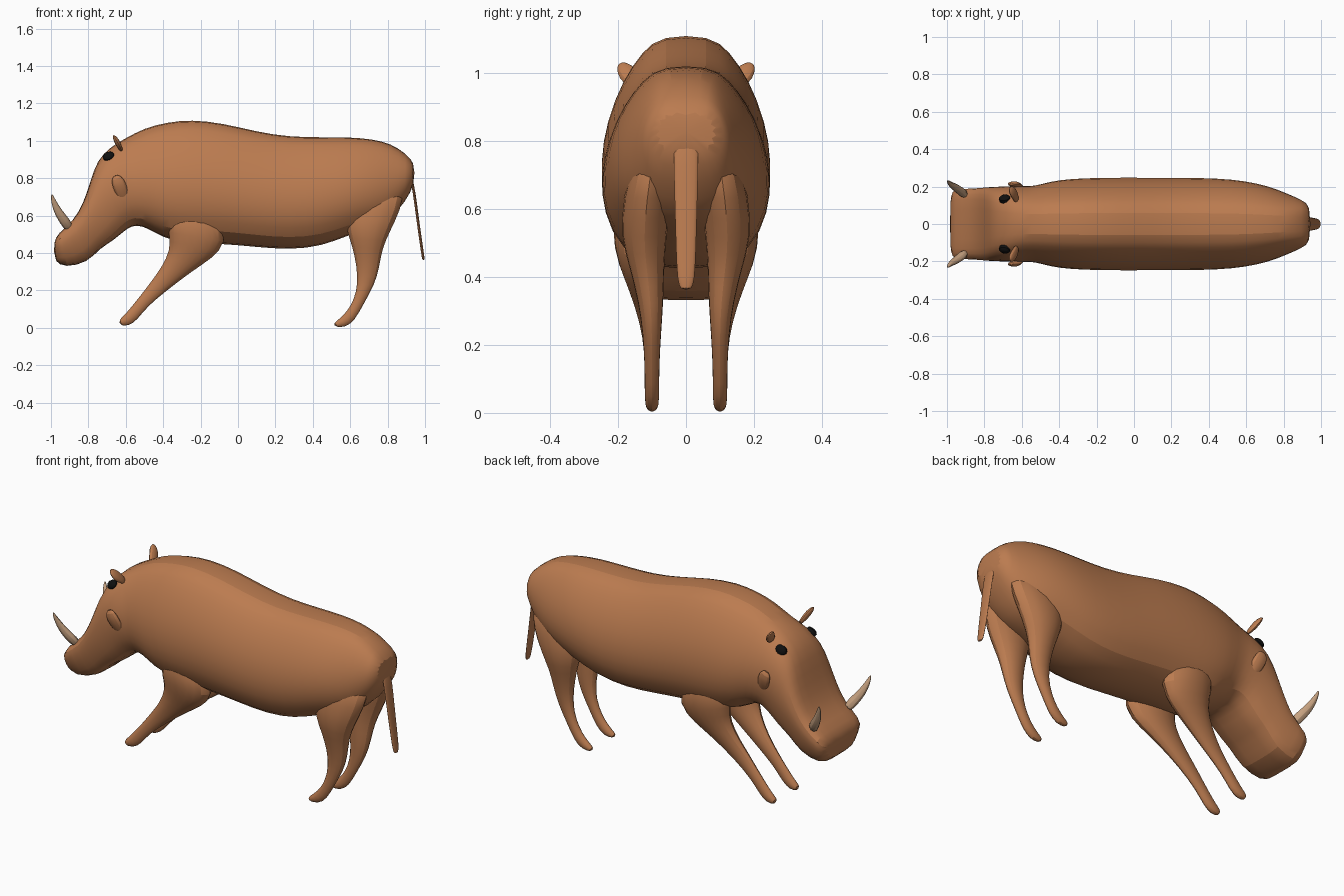
import bpy, bmesh, math
from mathutils import Vector

cube = bpy.data.objects.get("Cube")
if cube:
    bpy.data.objects.remove(cube)


def material(name, rgb):
    m = bpy.data.materials.new(name)
    m.use_nodes = True
    m.diffuse_color = (*rgb, 1)
    m.node_tree.nodes["Principled BSDF"].inputs["Base Color"].default_value = (*rgb, 1)
    return m


hide = material("brown hide", (0.50, 0.20, 0.08))
ivory = material("tusk ivory", (0.60, 0.38, 0.23))
black = material("eye black", (0.005, 0.005, 0.005))
parts = []


def loft(name, rings, mat, mirror=False, levels=1):
    """Skin a list of equal-length rings, cap both ends, optionally mirror in y."""
    bm = bmesh.new()
    rows = [[bm.verts.new(p) for p in ring] for ring in rings]
    n = len(rows[0])
    for a, b in zip(rows, rows[1:]):
        for i in range(n):
            j = (i + 1) % n
            bm.faces.new((a[i], a[j], b[j], b[i]))
    bm.faces.new(rows[0])
    bm.faces.new(rows[-1])
    bmesh.ops.recalc_face_normals(bm, faces=bm.faces)
    mesh = bpy.data.meshes.new(name)
    bm.to_mesh(mesh)
    bm.free()
    mesh.materials.append(mat)
    ob = bpy.data.objects.new(name, mesh)
    bpy.context.collection.objects.link(ob)
    if mirror:
        mod = ob.modifiers.new("Mirror", 'MIRROR')
        mod.use_axis = (False, True, False)
    if levels:
        ob.modifiers.new("Smooth", 'SUBSURF').levels = levels
        ob.modifiers["Smooth"].render_levels = levels
    parts.append(ob)


def ellipse(centre, u, v, n=10):
    c, u, v = Vector(centre), Vector(u), Vector(v)
    return [c + u * math.cos(k * math.tau / n) + v * math.sin(k * math.tau / n)
            for k in range(n)]


def limb(name, sections):
    """Sections: front edge x, z; back edge x, z; half width; y of the centre."""
    rings = []
    for ax, az, bx, bz, w, y in sections:
        a, b = Vector((ax, y, az)), Vector((bx, y, bz))
        rings.append(ellipse((a + b) / 2, (b - a) * 0.53, (0, w * 1.08, 0)))
    loft(name, rings, hide, mirror=True)


def horn(name, points, flat_dir, flat, mat, n=8):
    """Tapered tube through (x, y, z, radius), thinned along flat_dir."""
    rings = []
    for i, p in enumerate(points):
        d = Vector(points[min(i + 1, len(points) - 1)][:3]) - Vector(points[max(i - 1, 0)][:3])
        u = d.cross(Vector(flat_dir)).normalized()
        v = d.cross(u).normalized()
        rings.append(ellipse(p[:3], u * p[3], v * p[3] * flat, n))
    loft(name, rings, mat, mirror=True)


# Body and head: half cross-sections (width, height), blended from trunk to muzzle
trunk = [(.30, 1), (.52, .93), (.76, .80), (.95, .62), (1.02, .45), (.99, .28), (.78, .09), (.32, 0)]
muzzle = [(.58, 1), (.88, .97), (1.02, .86), (1.02, .68), (.97, .48), (.86, .25), (.73, .06), (.42, 0)]

# top x, z; bottom x, z; half width; muzzle share
spine = [
    (-.985, .455, -.985, .355, .165, 1),
    (-.965, .505, -.925, .320, .185, 1),
    (-.88, .57, -.80, .350, .185, 1),
    (-.825, .67, -.74, .425, .195, .9),
    (-.79, .78, -.665, .465, .20, .75),
    (-.755, .895, -.59, .535, .205, .5),
    (-.68, .97, -.54, .55, .205, .3),
    (-.60, 1.015, -.48, .53, .20, .1),
    (-.50, 1.07, -.40, .48, .228, 0),
    (-.38, 1.10, -.30, .455, .24, 0),
    (-.25, 1.115, -.20, .45, .245, 0),
    (-.08, 1.095, -.06, .445, .247, 0),
    (.10, 1.05, .10, .43, .246, 0),
    (.27, 1.022, .28, .415, .246, 0),
    (.45, 1.02, .45, .435, .243, 0),
    (.60, 1.02, .58, .49, .23, 0),
    (.72, 1.01, .71, .53, .203, 0),
    (.82, .985, .81, .57, .165, .1),
    (.90, .93, .90, .68, .128, .3),
    (.945, .88, .945, .77, .10, .5),
]
rings = []
for tx, tz, bx, bz, w, f in spine:
    top, bottom = Vector((tx, 0, tz)), Vector((bx, 0, bz))
    half = []
    for a, b in zip(trunk, muzzle):
        p = bottom.lerp(top, a[1] + (b[1] - a[1]) * f)
        half.append((p.x, w * (a[0] + (b[0] - a[0]) * f), p.z))
    rings.append(half + [(x, -y, z) for x, y, z in reversed(half)])
loft("body_and_head", rings, hide)

# Legs
limb("front_legs", [
    (-.638, .04, -.632, .012, .016, .10),
    (-.61, .065, -.585, .010, .021, .10),
    (-.58, .10, -.54, .04, .021, .10),
    (-.53, .16, -.485, .115, .021, .10),
    (-.47, .24, -.38, .20, .025, .10),
    (-.41, .32, -.25, .30, .038, .11),
    (-.36, .42, -.14, .37, .055, .125),
    (-.37, .50, -.06, .45, .072, .14),
    (-.38, .65, -.08, .60, .070, .15),
])
limb("hind_legs", [
    (.508, .022, .520, .004, .014, .10),
    (.545, .05, .575, .002, .020, .10),
    (.585, .09, .625, .04, .021, .10),
    (.62, .15, .67, .125, .021, .10),
    (.64, .23, .73, .23, .026, .10),
    (.635, .33, .755, .32, .036, .103),
    (.61, .44, .77, .42, .050, .115),
    (.58, .52, .81, .51, .066, .125),
    (.56, .64, .87, .63, .070, .115),
    (.60, .76, .90, .76, .055, .095),
])

# Tail: a thin hanging strap
tail = [(.925, .80, .040), (.94, .74, .040), (.958, .60, .036), (.976, .47, .032),
        (.988, .39, .028), (.992, .36, .018)]
loft("tail", [ellipse((x, 0, z), (.008, 0, 0), (0, w, 0), 8) for x, z, w in tail], hide)

# Tusks, ears and cheek flaps
horn("tusks", [(-.90, .15, .53, .030), (-.93, .18, .575, .029), (-.962, .20, .62, .024),
               (-.982, .215, .665, .017), (-.993, .228, .70, .009), (-.995, .232, .715, .003)],
     (0, 1, 0), .8, ivory)
horn("ears", [(-.625, .12, .95, .020), (-.635, .15, .972, .030), (-.648, .172, .998, .033),
              (-.660, .187, 1.018, .022), (-.666, .193, 1.028, .007)], (1, 0, .6), .5, hide)
horn("cheek_flaps", [(-.60, .165, .66, .022), (-.615, .19, .71, .036), (-.635, .212, .765, .042),
                     (-.65, .216, .800, .032), (-.655, .212, .815, .012)], (0, 1, 0), .45, hide)

# Eyes: shallow domes set in the slanted brow
eye_rings = []
normal = Vector((-.25, .80, .55)).normalized()
along = Vector((1, 0, .45)).normalized()
along = (along - normal * along.dot(normal)).normalized()
across = normal.cross(along)
for h, r in ((-.03, 1), (.004, 1), (.012, .75), (.016, .3)):
    eye_rings.append(ellipse(Vector((-.692, .137, .918)) + normal * h,
                             along * .031 * r, across * .025 * r, 12))
loft("eyes", eye_rings, black, mirror=True, levels=0)

# Smooth shading with sharp creases kept
bpy.ops.object.select_all(action='DESELECT')
for ob in parts:
    ob.select_set(True)
bpy.context.view_layer.objects.active = parts[0]
bpy.ops.object.shade_smooth_by_angle(angle=math.radians(35))
